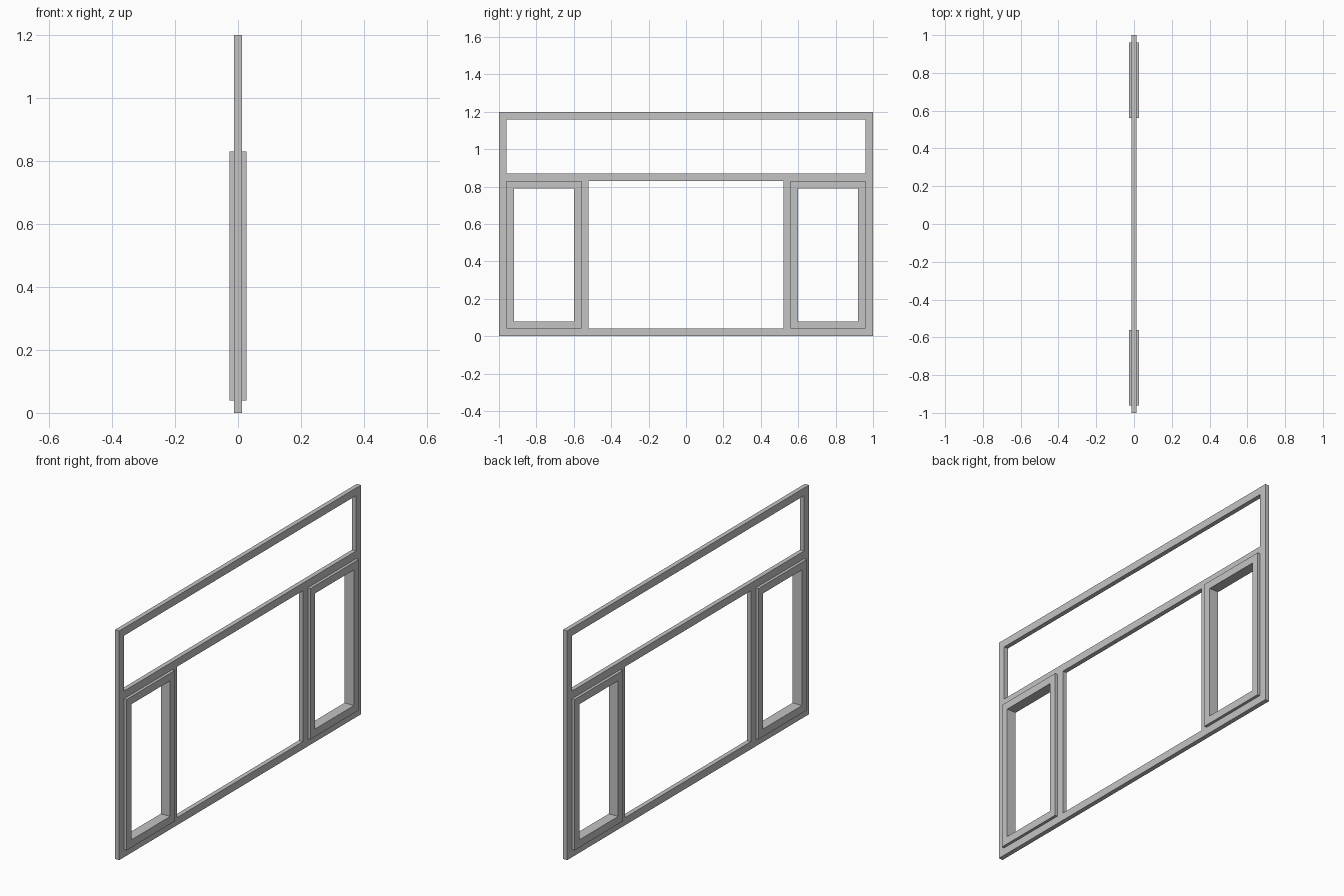
import bpy
import bmesh

default_cube = bpy.data.objects.get("Cube")
if default_cube:
    bpy.data.objects.remove(default_cube, do_unlink=True)

BAR = 0.04            # width of every frame member
FRAME_DEPTH = 0.024
SASH_DEPTH = 0.054
HEIGHT = 1.2
RAIL = 0.83           # underside of the transom rail
MULLION = 0.52        # inner side of the mullions

grey = bpy.data.materials.new("light_grey")
grey.use_nodes = True
colour = (0.55, 0.55, 0.55, 1)
grey.diffuse_color = colour
grey.node_tree.nodes["Principled BSDF"].inputs["Base Color"].default_value = colour


def pierced_panel(name, ys, zs, openings, depth):
    """Flat panel in the YZ plane with rectangular openings, given depth along X."""
    bm = bmesh.new()
    grid = [[bm.verts.new((-depth / 2, y, z)) for z in zs] for y in ys]
    for i in range(len(ys) - 1):
        for j in range(len(zs) - 1):
            y, z = (ys[i] + ys[i + 1]) / 2, (zs[j] + zs[j + 1]) / 2
            if any(a < y < b and c < z < d for a, b, c, d in openings):
                continue
            bm.faces.new((grid[i][j], grid[i + 1][j], grid[i + 1][j + 1], grid[i][j + 1]))
    # Remove grid points left inside the openings, then thicken
    bmesh.ops.delete(bm, geom=[v for v in bm.verts if not v.link_faces], context='VERTS')
    result = bmesh.ops.extrude_face_region(bm, geom=bm.faces[:], use_keep_orig=True)
    moved = [g for g in result["geom"] if isinstance(g, bmesh.types.BMVert)]
    bmesh.ops.translate(bm, verts=moved, vec=(depth, 0, 0))
    bmesh.ops.recalc_face_normals(bm, faces=bm.faces[:])
    mesh = bpy.data.meshes.new(name)
    bm.to_mesh(mesh)
    bm.free()
    mesh.materials.append(grey)
    obj = bpy.data.objects.new(name, mesh)
    bpy.context.collection.objects.link(obj)
    return obj


# Main frame: outer border, transom rail and two mullions
outer, side = 1 - BAR, MULLION + BAR
half = [MULLION, side, outer, 1]
pierced_panel(
    "window_frame",
    [-y for y in reversed(half)] + half,
    [0, BAR, RAIL, RAIL + BAR, HEIGHT - BAR, HEIGHT],
    [(-outer, outer, RAIL + BAR, HEIGHT - BAR),
     (-MULLION, MULLION, BAR, RAIL),
     (-outer, -side, BAR, RAIL),
     (side, outer, BAR, RAIL)],
    FRAME_DEPTH)

# Thicker opening sashes fitted into the side bays
for name, low, high in (("front_sash", -outer, -side), ("back_sash", side, outer)):
    pierced_panel(
        name,
        [low, low + BAR, high - BAR, high],
        [BAR, 2 * BAR, RAIL - BAR, RAIL],
        [(low + BAR, high - BAR, 2 * BAR, RAIL - BAR)],
        SASH_DEPTH)
